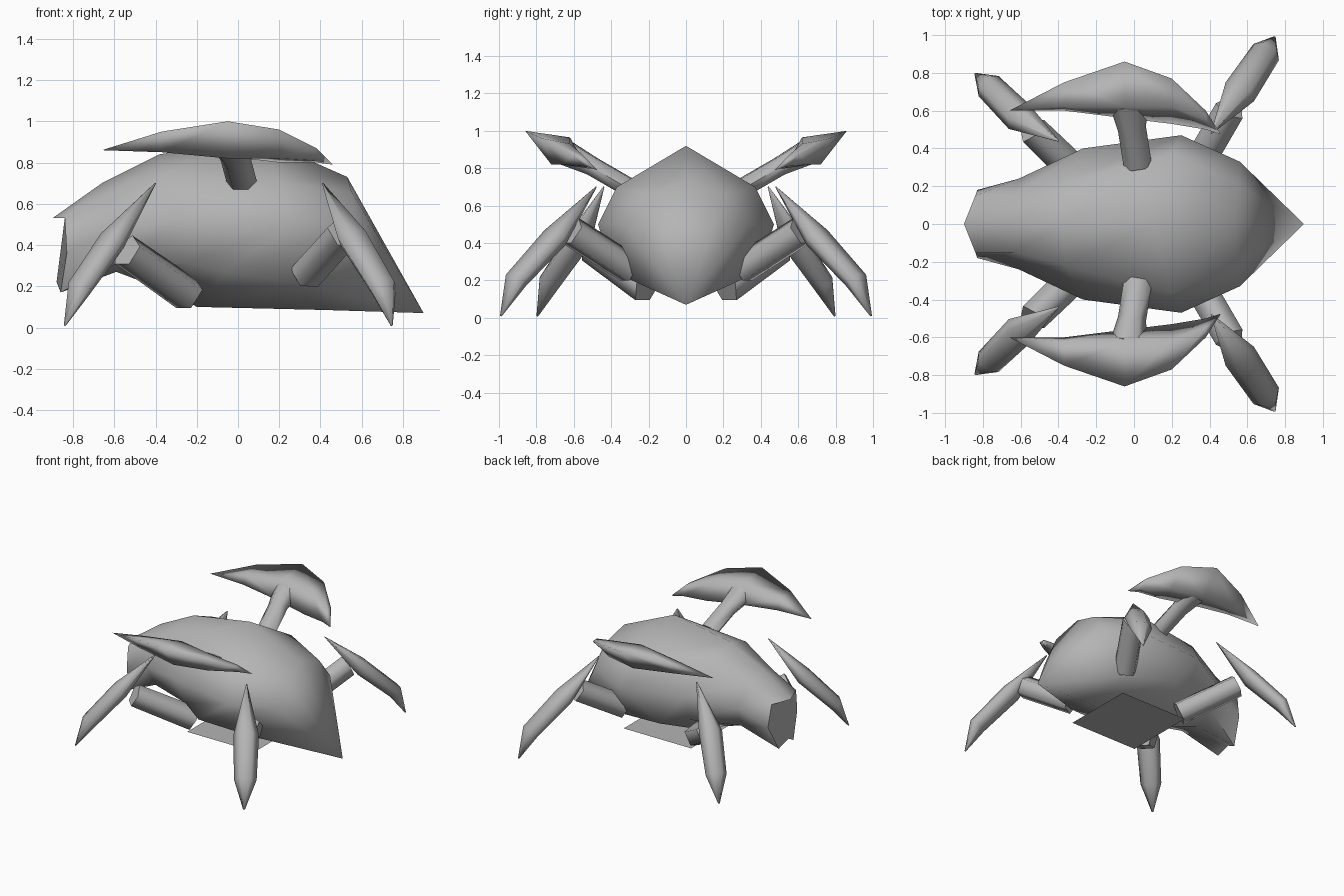
import bpy, bmesh, math
from mathutils import Vector

if "Cube" in bpy.data.objects:
    bpy.data.objects.remove(bpy.data.objects["Cube"])

grey = bpy.data.materials.new("shell_grey")
grey.diffuse_color = (0.46, 0.46, 0.46, 1)
grey.use_nodes = True
grey.node_tree.nodes["Principled BSDF"].inputs["Base Color"].default_value = grey.diffuse_color


def finish(name, bm, angle=75):
    """Turn a bmesh into a smooth shaded object."""
    bmesh.ops.remove_doubles(bm, verts=bm.verts, dist=0.0005)
    bmesh.ops.recalc_face_normals(bm, faces=bm.faces)
    me = bpy.data.meshes.new(name)
    bm.to_mesh(me)
    bm.free()
    me.materials.append(grey)
    ob = bpy.data.objects.new(name, me)
    bpy.context.collection.objects.link(ob)
    bpy.ops.object.select_all(action='DESELECT')
    ob.select_set(True)
    bpy.context.view_layer.objects.active = ob
    bpy.ops.object.shade_smooth_by_angle(angle=math.radians(angle))
    return ob


def skin(bm, loops):
    """Bridge closed vertex loops of equal length."""
    n = len(loops[0])
    for a, b in zip(loops, loops[1:]):
        for i in range(n):
            j = (i + 1) % n
            bm.faces.new((a[i], a[j], b[j], b[i]))


def fan(bm, loop, point):
    """Close a loop to a point."""
    tip = bm.verts.new(point)
    for i in range(len(loop)):
        bm.faces.new((loop[i], loop[(i + 1) % len(loop)], tip))


def tube(name, path, sides=6, side=1, phase=0.0, flat=1.0, angle=75):
    """Tapered limb along (x, y, z, radius) stations, mirrored by side."""
    pts = [Vector((x, y, z)) for x, y, z, r in path]
    bm = bmesh.new()
    loops = []
    for i, p in enumerate(pts):
        d = (pts[min(i + 1, len(pts) - 1)] - pts[max(i - 1, 0)]).normalized()
        u = d.cross(Vector((0, 0, 1))).normalized()
        v = u.cross(d) * flat
        ring = []
        for k in range(sides):
            t = 2 * math.pi * k / sides + phase
            q = p + (u * math.cos(t) + v * math.sin(t)) * path[i][3]
            ring.append(bm.verts.new((q.x, q.y * side, q.z)))
        loops.append(ring)
    skin(bm, loops)
    bm.faces.new(loops[0])
    bm.faces.new(loops[-1])
    return finish(name, bm, angle)


# body: half sections from top ridge to keel, mirrored across y
halves = [
    [(-.90, 0, .53), (-.84, .15, .53), (-.83, .18, .36), (-.86, .09, .17), (-.88, 0, .22)],
    [(-.66, 0, .70), (-.63, .15, .64), (-.61, .24, .47), (-.59, .17, .31), (-.59, 0, .27)],
    [(-.38, 0, .84), (-.36, .22, .75), (-.27, .40, .53), (-.24, .30, .31), (-.30, 0, .16)],
    [(.10, 0, .92), (.20, .37, .70), (.25, .47, .50), (-.06, .40, .27), (-.20, 0, .10)],
    [(.53, 0, .73), (.55, .21, .66), (.56, .33, .50), (.32, .31, .21), (.42, 0, .085)],
]
rings = [h + [(x, -y, z) for x, y, z in h[3:0:-1]] for h in halves]
bm = bmesh.new()
loops = [[bm.verts.new(p) for p in r] for r in rings]
skin(bm, loops)
fan(bm, loops[-1], (.90, 0, .07))
bm.faces.new(loops[0])
finish("body", bm, 60)

# flat belly sheet under the shell
bm = bmesh.new()
bm.faces.new([bm.verts.new(p) for p in
              ((-.24, -.28, .08), (-.24, .28, .08), (.34, .28, .08), (.34, -.28, .08))])
finish("belly_sheet", bm)

# claw blade sections: x, then outer top, inner top, inner low, outer low (y, z)
blade = [
    (-.37, (.75, .95), (.62, .92), (.60, .85), (.68, .85)),
    (-.05, (.86, 1.0), (.62, .965), (.56, .83), (.72, .82)),
    (.20, (.77, .96), (.62, .93), (.53, .80), (.66, .82)),
    (.38, (.60, .87), (.55, .87), (.50, .80), (.54, .81)),
]

for side, word in ((-1, "front"), (1, "back")):
    # claw
    bm = bmesh.new()
    secs = [[bm.verts.new((s[0], y * side, z)) for y, z in s[1:]] for s in blade]
    skin(bm, secs)
    fan(bm, secs[0], (-.66, .60 * side, .86))
    fan(bm, secs[-1], (.46, .475 * side, .79))
    finish(word + "_claw_blade", bm, 180)
    tube(word + "_claw_arm", [(.02, .31, .70, .075), (-.01, .50, .81, .075),
                              (-.03, .64, .88, .10)], 6, side, 0, .75)
    # head-end leg
    tube(word + "_head_leg_upper", [(.33, .30, .26, .085), (.51, .61, .46, .085)],
         5, side, .3)
    tube(word + "_head_leg_lower", [(.41, .48, .70, .004), (.56, .70, .43, .09),
                                    (.70, .91, .20, .08), (.745, .99, .01, .006)],
         6, side, 0, .7, 180)
    # tail-end leg
    tube(word + "_tail_leg_upper", [(-.24, .21, .16, .09), (-.54, .50, .37, .085)],
         5, side, .3)
    tube(word + "_tail_leg_lower", [(-.40, .44, .70, .004), (-.61, .57, .42, .085),
                                    (-.77, .73, .19, .075), (-.84, .795, .01, .006)],
         6, side, 0, .7, 180)
